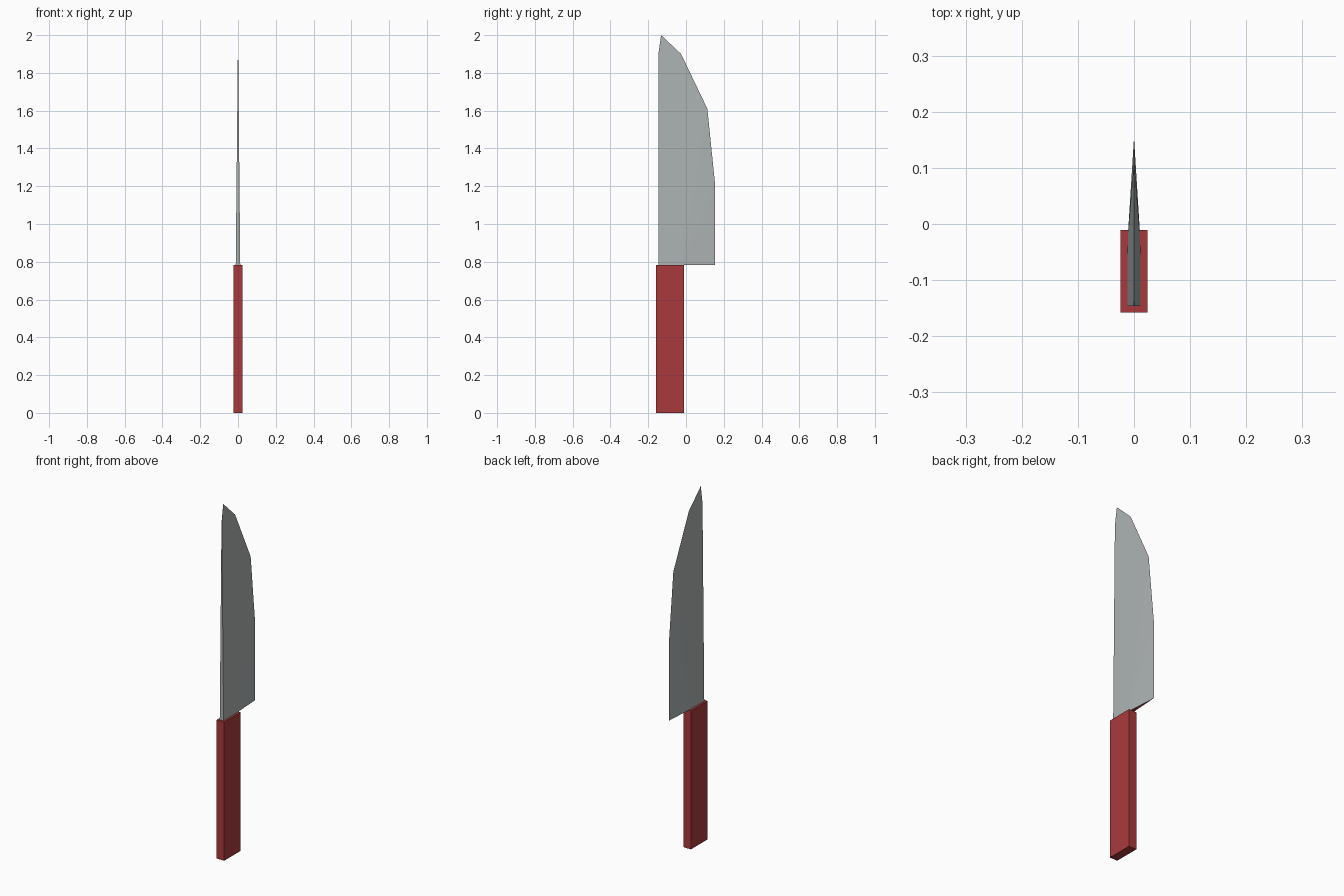
import bpy, bmesh

if "Cube" in bpy.data.objects:
    bpy.data.objects.remove(bpy.data.objects["Cube"])


def material(name, rgb):
    m = bpy.data.materials.new(name)
    m.diffuse_color = (*rgb, 1)
    m.use_nodes = True
    m.node_tree.nodes["Principled BSDF"].inputs["Base Color"].default_value = m.diffuse_color
    return m


def make_object(name, bm, mats):
    bmesh.ops.recalc_face_normals(bm, faces=bm.faces)
    mesh = bpy.data.meshes.new(name)
    bm.to_mesh(mesh)
    bm.free()
    for m in mats:
        mesh.materials.append(m)
    ob = bpy.data.objects.new(name, mesh)
    bpy.context.collection.objects.link(ob)
    return ob


red = material("handle red", (0.40, 0.042, 0.046))
steel = material("blade steel", (0.42, 0.45, 0.45))
BASE = 0.783

# Handle: plain rectangular block
bm = bmesh.new()
bmesh.ops.create_cube(bm, size=1)
for v in bm.verts:
    v.co = (v.co.x * 0.048, -0.084 + v.co.y * 0.147, (v.co.z + 0.5) * BASE)
make_object("handle", bm, [red])

# Blade: spine and ridge have thickness, tip and cutting edge are sharp
bm = bmesh.new()
edge = [bm.verts.new((0, y, z)) for y, z in
        [(-0.132, 2.0), (-0.026, 1.9), (0.113, 1.61), (0.154, 1.21), (0.154, BASE)]]
sides = []
for s in (-1, 1):
    spine, shoulder, ridge = [bm.verts.new((s * x, y, z)) for x, y, z in
        [(0.012, -0.146, BASE), (0.001, -0.146, 1.9), (0.011, -0.022, BASE)]]
    bm.faces.new((spine, ridge, edge[1], shoulder))
    bm.faces.new((shoulder, edge[1], edge[0]))
    for a, b in zip(edge[1:], edge[2:]):
        bm.faces.new((ridge, a, b))
    sides.append((spine, shoulder, ridge))
(sp0, sh0, r0), (sp1, sh1, r1) = sides
bm.faces.new((sp0, sp1, sh1, sh0))       # back of the spine
bm.faces.new((sh0, sh1, edge[0]))        # clipped tip
heel = bm.faces.new((sp0, r0, edge[4], r1, sp1))
heel.material_index = 1                  # underside matches the handle
make_object("blade", bm, [steel, red])
